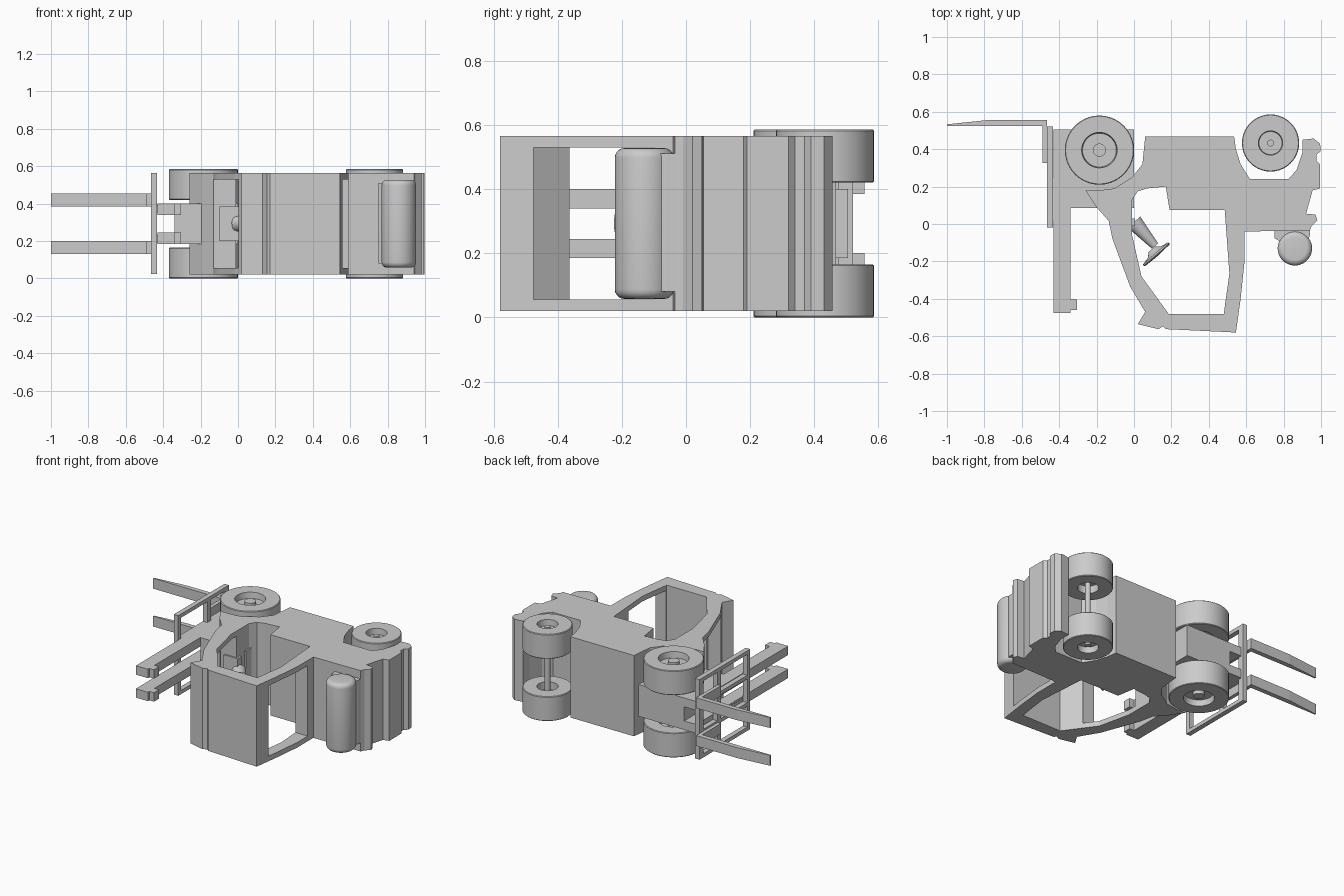
import bpy, bmesh, math
from mathutils import Vector, Matrix

MID = 0.2925  # middle plane of the truck, which lies on its side

if "Cube" in bpy.data.objects:
    bpy.data.objects.remove(bpy.data.objects["Cube"])


def finish(name, bm, smooth=False):
    bmesh.ops.recalc_face_normals(bm, faces=bm.faces)
    mesh = bpy.data.meshes.new(name)
    bm.to_mesh(mesh)
    bm.free()
    ob = bpy.data.objects.new(name, mesh)
    bpy.context.collection.objects.link(ob)
    if smooth:
        activate(ob)
        bpy.ops.object.shade_smooth_by_angle(angle=math.radians(35))
    return ob


def activate(ob):
    bpy.ops.object.select_all(action='DESELECT')
    ob.select_set(True)
    bpy.context.view_layer.objects.active = ob


def prism(name, pts, z0, z1):
    bm = bmesh.new()
    face = bm.faces.new([bm.verts.new((x, y, z0)) for x, y in pts])
    ext = bmesh.ops.extrude_face_region(bm, geom=[face])
    verts = [v for v in ext["geom"] if isinstance(v, bmesh.types.BMVert)]
    bmesh.ops.translate(bm, verts=verts, vec=(0, 0, z1 - z0))
    return finish(name, bm)


def box(name, x0, x1, y0, y1, z0, z1):
    return prism(name, [(x0, y0), (x1, y0), (x1, y1), (x0, y1)], z0, z1)


def lathe(name, profile, origin, axis=(0, 0, 1), steps=40):
    # Profile points are (radius, distance along axis)
    bm = bmesh.new()
    verts = [bm.verts.new((r, 0, h)) for r, h in profile]
    edges = [bm.edges.new(p) for p in zip(verts, verts[1:])]
    bmesh.ops.spin(bm, geom=verts + edges, cent=(0, 0, 0), axis=(0, 0, 1),
                   angle=math.tau, steps=steps)
    bmesh.ops.remove_doubles(bm, verts=bm.verts, dist=0.0005)
    turn = Vector((0, 0, 1)).rotation_difference(Vector(axis)).to_matrix().to_4x4()
    bm.transform(Matrix.Translation(origin) @ turn)
    return finish(name, bm, True)


def cut(ob, cutter):
    mod = ob.modifiers.new("cut", 'BOOLEAN')
    mod.operation, mod.solver, mod.object = 'DIFFERENCE', 'EXACT', cutter
    activate(ob)
    bpy.ops.object.modifier_apply(modifier=mod.name)
    bpy.data.objects.remove(cutter)


# Body and cab shell, one side profile with openings cut out
body = prism("body_shell", [
    (-.26, .18), (-.2, .09), (-.135, .016), (-.115, -.08), (-.02, -.336),
    (.06, -.47), (.02, -.535), (.13, -.562), (.155, -.547), (.17, -.562),
    (.545, -.58), (.57, -.4), (.59, -.21), (.59, -.04), (.94, -.035), (.95, -.01),
    (.98, .02), (.97, .05), (.92, .055), (.955, .18), (.995, .19), (.995, .32),
    (.975, .34), (.975, .37), (.998, .39), (.995, .43), (.96, .457),
    (.9, .45), (.9, .38), (.87, .29), (.826, .24), (.62, .24), (.57, .32),
    (.545, .4), (.535, .468), (.06, .468), (.045, .32), (-.01, .25),
    (-.105, .19), (-.185, .18)], .02, .565)
cut(body, prism("cab_opening", [
    (.02, .175), (.07, .19), (.17, .2), (.19, .075), (.485, .075),
    (.51, -.265), (.48, -.48), (.185, -.48), (.04, -.28), (-.01, -.06),
    (-.01, .13)], -.1, .7))
cut(body, box("windscreen_opening", -.3, .1, -.375, .0, .055, .53))
cut(body, box("rear_window_opening", .4, .7, -.475, -.1, .055, .53))

# Front chassis block between the drive wheels
box("front_chassis", -.34, 0, .085, .505, .185, .4)


# Wheels with recessed rims, mirrored across the middle plane
def wheel(name, x, y, radius, rim, hub, sign):
    out, width = .2925, .165
    inner = out - width
    profile = [(0, inner + .05), (rim, inner + .05), (rim, inner),
               (radius - .004, inner), (radius, inner + .004),
               (radius, out - .004), (radius - .004, out), (rim, out),
               (rim * .95, out - .04), (hub, out - .04), (hub, out - .015),
               (0, out - .015)]
    lathe(name, [(r, h * sign) for r, h in profile], (x, y, MID))


for side, sign in (("left", -1), ("right", 1)):
    wheel(f"front_wheel_{side}", -.185, .395, .185, .095, .035, sign)
    wheel(f"rear_wheel_{side}", .73, .433, .153, .065, .018, sign)

for name, x, y, r in (("front_axle", -.185, .395, .035), ("rear_axle", .73, .433, .017)):
    lathe(name, [(0, -.2), (r, -.2), (r, .2), (0, .2)], (x, y, MID), steps=20)

# Mast rails, forks and brackets on both sides of the middle plane
for side, sign in (("left", -1), ("right", 1)):
    def pair(name, pts, near, far):
        prism(f"{name}_{side}", pts, MID + sign * near, MID + sign * far)

    def pair_box(name, x0, x1, y0, y1, near, far):
        pair(name, [(x0, y0), (x1, y0), (x1, y1), (x0, y1)], near, far)

    pair("mast_rail", [(-.43, -.475), (-.34, -.475), (-.34, -.46), (-.305, -.46),
                       (-.305, -.405), (-.34, -.405), (-.34, .505), (-.43, .505)],
         .0475, .1075)
    pair("fork", [(-.465, .557), (-.77, .557), (-1, .533), (-1, .525),
                  (-.49, .525), (-.49, .325), (-.465, .325)], .0925, .1625)
    pair_box("carriage_post", -.465, -.432, -.02, .52, .245, .27)
    pair_box("carriage_inner_post", -.465, -.432, -.02, .52, .08, .105)
    pair_box("carriage_bracket", -.432, -.412, .01, .25, .06, .1)

# Carriage cross bars
for i, (y0, y1) in enumerate([(-.02, .01), (.29, .33), (.475, .52)]):
    box(f"carriage_bar_{i + 1}", -.465, -.432, y0, y1, .0225, .5625)

# Steering column and wheel
box("column_mount", -.1, .005, -.01, .03, .2, .385)
axis = Vector((.66, -.75, 0))
lathe("steering_column", [(0, 0), (.045, 0), (.022, .17), (0, .17)],
      (0, .01, MID), axis, 20)
lathe("steering_wheel", [(0, 0), (.022, 0), (.045, .02), (.088, .03),
                         (.093, .038), (.086, .044), (0, .048)],
      (.095, -.135, MID), axis, 32)

# Gas cylinder with rounded ends, on its cradle
half, radius, bevel = .235, .092, .03
arc = [(radius - bevel + bevel * math.cos(a), half - bevel + bevel * math.sin(a))
       for a in (i * math.pi / 10 for i in range(6))]
side_line = [(r, -h) for r, h in reversed(arc)] + arc
lathe("gas_cylinder", [(0, -half)] + side_line + [(0, half)], (.86, -.13, MID))
prism("cylinder_cradle", [(.75, -.03), (.75, -.075), (.775, -.09), (.93, -.09),
                          (.94, -.06), (.94, -.03)], .08, .51)
